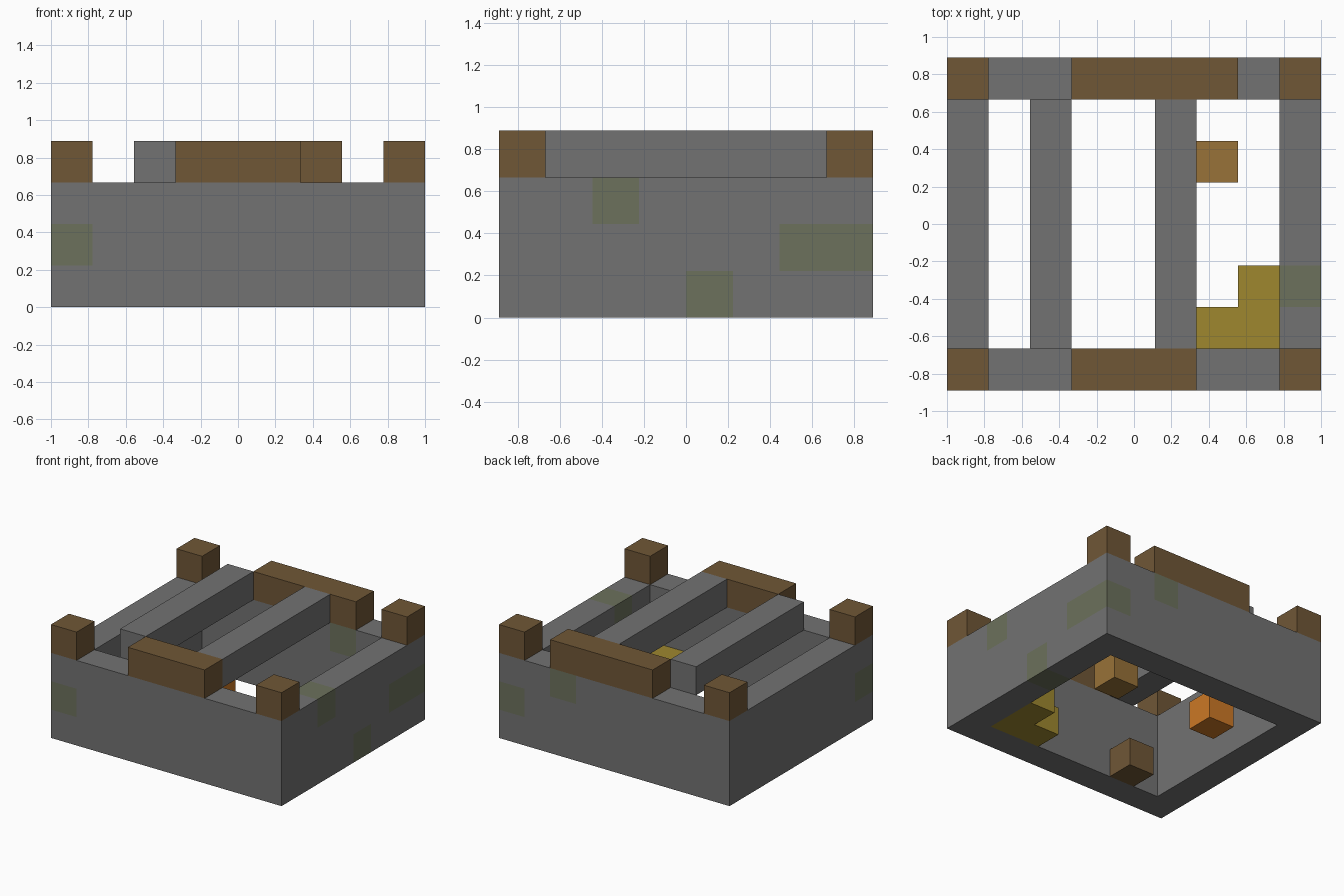
import bpy
import bmesh
from itertools import product
from mathutils import Vector

UNIT = 2 / 9                       # edge of one building block
NX, NY, WALL_H = 9, 8, 3           # footprint and wall height in blocks

if "Cube" in bpy.data.objects:
    bpy.data.objects.remove(bpy.data.objects["Cube"], do_unlink=True)


def material(name, rgb):
    mat = bpy.data.materials.new(name)
    mat.use_nodes = True
    mat.diffuse_color = (*rgb, 1)
    bsdf = mat.node_tree.nodes["Principled BSDF"]
    bsdf.inputs["Base Color"].default_value = (*rgb, 1)
    bsdf.inputs["Roughness"].default_value = 0.9
    return mat


STONE = material("stone_grey", (0.17, 0.17, 0.17))
MOSS = material("mossy_grey", (0.15, 0.165, 0.107))
WOOD = material("dark_wood", (0.162, 0.095, 0.037))
PLANK = material("light_wood", (0.314, 0.168, 0.04))
STRAW = material("straw_yellow", (0.342, 0.242, 0.028))
FLAME = material("flame_orange", (0.604, 0.188, 0.019))


def span(x, y, z):
    """All block cells in half-open ranges."""
    return set(product(range(*x), range(*y), range(*z)))


def blocks(name, cells, mat, accent_cells=(), accent=None):
    """Outer skin of a set of block cells, with flat regions merged."""
    bm = bmesh.new()
    for cell in cells:
        centre = Vector(cell) + Vector((0.5, 0.5, 0.5))
        for axis, sign in product(range(3), (-1, 1)):
            n = Vector((0, 0, 0))
            n[axis] = sign
            if tuple(int(c + d) for c, d in zip(cell, n)) in cells:
                continue
            u = Vector((n.y, n.z, n.x))
            v = n.cross(u)
            corners = [centre + (n + a * u + b * v) / 2
                       for a, b in ((-1, -1), (1, -1), (1, 1), (-1, 1))]
            face = bm.faces.new([bm.verts.new(p) for p in corners])
            face.material_index = int(cell in accent_cells)
    bmesh.ops.remove_doubles(bm, verts=bm.verts, dist=0.001)
    bmesh.ops.dissolve_limit(bm, angle_limit=0.01, verts=bm.verts,
                             edges=bm.edges, delimit={'MATERIAL'})
    for vert in bm.verts:
        vert.co = (vert.co - Vector((NX / 2, NY / 2, 0))) * UNIT
    mesh = bpy.data.meshes.new(name)
    bm.to_mesh(mesh)
    bm.free()
    mesh.materials.append(mat)
    if accent:
        mesh.materials.append(accent)
    obj = bpy.data.objects.new(name, mesh)
    bpy.context.collection.objects.link(obj)
    return obj


# Square ring of stone walls with scattered mossy blocks
ring = span((0, NX), (0, NY), (0, WALL_H)) - span((1, NX - 1), (1, NY - 1), (0, WALL_H))
mossy = {(0, 0, 1), (8, 2, 2), (8, 4, 0), (8, 6, 1), (8, 7, 1), (6, 7, 2)}
blocks("walls", ring, STONE, mossy, MOSS)

# Wooden corner posts
top = (WALL_H, WALL_H + 1)
for side, x in (("right", 0), ("left", NX - 1)):
    for end, y in (("front", 0), ("back", NY - 1)):
        blocks(f"{end}_{side}_post", span((x, x + 1), (y, y + 1), top), WOOD)

# Wooden bars on the front and back walls
blocks("front_bar", span((3, 6), (0, 1), top), WOOD)
blocks("back_bar", span((3, 7), (NY - 1, NY), top), WOOD)

# Stone roof beams running front to back
for side, x in (("right", 2), ("left", 5)):
    blocks(f"{side}_beam", span((x, x + 1), (1, NY - 1), top), STONE)

# Items on the ground inside the walls
blocks("straw_bed", {(6, 1, 0), (7, 1, 0), (7, 2, 0)}, STRAW)
blocks("chest", {(6, 5, 0)}, PLANK)
blocks("log", {(2, 1, 0)}, WOOD)
blocks("fire", {(2, 5, 0)}, FLAME)
